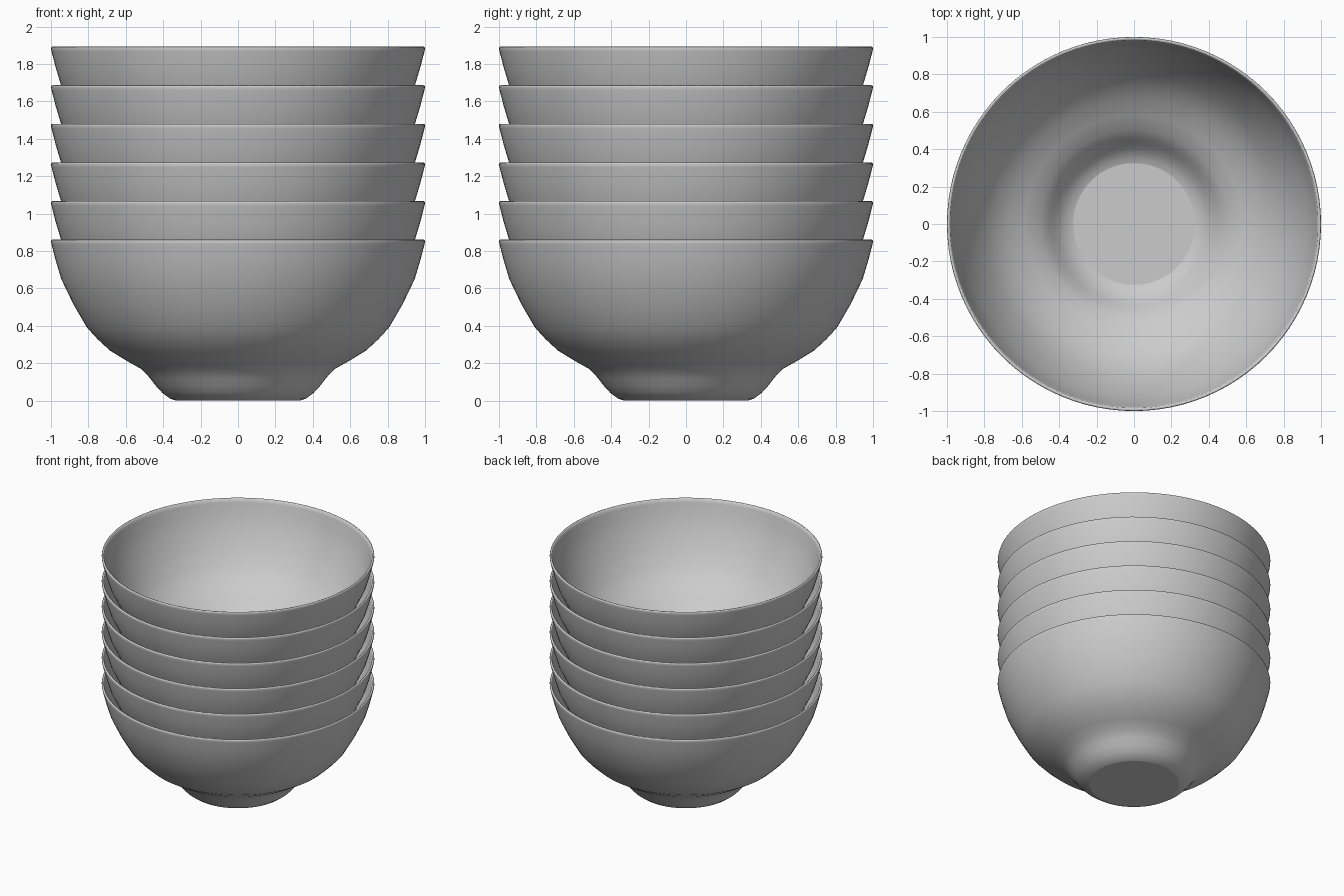
import bpy, bmesh, math

if "Cube" in bpy.data.objects:
    bpy.data.objects.remove(bpy.data.objects["Cube"])

SEGMENTS = 96
COUNT = 6
SPACING = 0.2064

# Outer silhouette of one bowl, foot to lip, then down the thin inner wall
OUTER = [(0.33, 0.0), (0.365, 0.012), (0.405, 0.042), (0.44, 0.08), (0.47, 0.12),
         (0.515, 0.168), (0.59, 0.21), (0.685, 0.268), (0.75, 0.328), (0.807, 0.39),
         (0.88, 0.515), (0.945, 0.65), (0.975, 0.75), (0.997, 0.835)]
LIP = [(1.0, 0.85), (0.998, 0.858), (0.992, 0.861), (0.984, 0.857)]
INNER = [(0.978, 0.83), (0.957, 0.75), (0.927, 0.655), (0.863, 0.523), (0.792, 0.402),
         (0.737, 0.341), (0.673, 0.283), (0.581, 0.227), (0.503, 0.182), (0.455, 0.132),
         (0.426, 0.093), (0.393, 0.058), (0.357, 0.03), (0.325, 0.018)]


def lathe_mesh(name, profile):
    bm = bmesh.new()
    rings = []
    for r, z in profile:
        rings.append([bm.verts.new((r * math.cos(2 * math.pi * i / SEGMENTS),
                                    r * math.sin(2 * math.pi * i / SEGMENTS), z))
                      for i in range(SEGMENTS)])
    for a, b in zip(rings, rings[1:]):
        for i in range(SEGMENTS):
            j = (i + 1) % SEGMENTS
            bm.faces.new((a[i], a[j], b[j], b[i]))
    # Flat underside and flat inner floor
    bm.faces.new(rings[0][::-1])
    bm.faces.new(rings[-1])
    bmesh.ops.recalc_face_normals(bm, faces=bm.faces)
    for f in bm.faces:
        f.smooth = len(f.verts) == 4
    mesh = bpy.data.meshes.new(name)
    bm.to_mesh(mesh)
    bm.free()
    return mesh


# Stack of identical bowls sharing one mesh
bowl_mesh = lathe_mesh("bowl", OUTER + LIP + INNER)
for k in range(COUNT):
    bowl = bpy.data.objects.new(f"bowl_{k + 1}", bowl_mesh)
    bowl.location.z = k * SPACING
    bpy.context.collection.objects.link(bowl)
